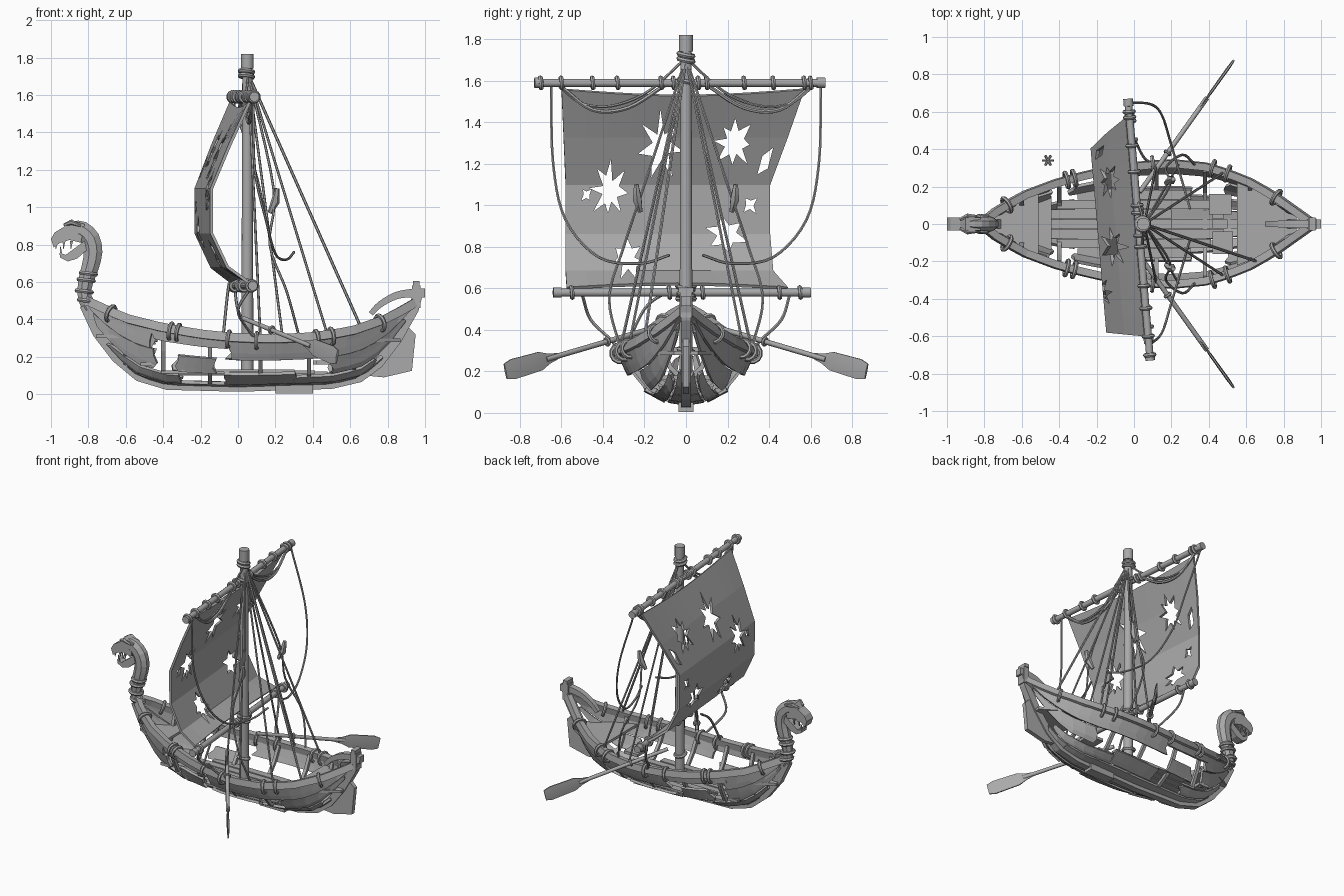
import bpy, bmesh, math, random
from mathutils import Vector as V

if "Cube" in bpy.data.objects:
    bpy.data.objects.remove(bpy.data.objects["Cube"])

random.seed(4)
mat = bpy.data.materials.new("weathered grey")
mat.diffuse_color = (0.4, 0.4, 0.4, 1)
mat.use_nodes = True
mat.node_tree.nodes["Principled BSDF"].inputs["Base Color"].default_value = mat.diffuse_color


def finish(name, bm, smooth=False):
    bmesh.ops.recalc_face_normals(bm, faces=bm.faces)
    me = bpy.data.meshes.new(name)
    bm.to_mesh(me)
    bm.free()
    me.materials.append(mat)
    ob = bpy.data.objects.new(name, me)
    bpy.context.collection.objects.link(ob)
    if smooth:
        bpy.ops.object.select_all(action='DESELECT')
        ob.select_set(True)
        bpy.context.view_layer.objects.active = ob
        bpy.ops.object.shade_smooth_by_angle(angle=math.radians(50))
    return ob


def look(table, x):
    """Linear lookup in a list of (x, value) pairs."""
    for (a, p), (b, q) in zip(table, table[1:]):
        if x <= b:
            return p + (q - p) * max(0, (x - a) / (b - a))
    return table[-1][1]


def curve(pts, n=5):
    """Smooth path through the given points."""
    p = [V(q) for q in pts]
    p = [2 * p[0] - p[1]] + p + [2 * p[-1] - p[-2]]
    out = []
    for i in range(1, len(p) - 2):
        for k in range(n):
            t = k / n
            a, b, c, d = p[i - 1:i + 3]
            out.append(0.5 * (2 * b + (c - a) * t + (2 * a - 5 * b + 4 * c - d) * t * t
                              + (3 * b - a - 3 * c + d) * t ** 3))
    return out + [p[-2]]


def tube(bm, pts, r, sides=6, ref=(0, 1, 0), sx=1, closed=False):
    """Sweep a polygon along a path; r is one radius or one per point."""
    pts = [V(p) for p in pts]
    n, side, rings = len(pts), V(ref), []
    for i, p in enumerate(pts):
        a, b = (pts[i - 1], pts[(i + 1) % n]) if closed else (pts[max(i - 1, 0)], pts[min(i + 1, n - 1)])
        t = (b - a).normalized()
        side = side - t * side.dot(t)
        side = side.normalized() if side.length > 1e-4 else t.orthogonal().normalized()
        up, rad = t.cross(side), r[i] if isinstance(r, (list, tuple)) else r
        ang = [(k + 0.5) * math.tau / sides for k in range(sides)]
        rings.append([bm.verts.new(p + rad * (side * math.cos(w) * sx + up * math.sin(w))) for w in ang])
    for i in range(n if closed else n - 1):
        a, b = rings[i], rings[(i + 1) % n]
        for k in range(sides):
            bm.faces.new((a[k], a[(k + 1) % sides], b[(k + 1) % sides], b[k]))
    if not closed:
        bm.faces.new(rings[0])
        bm.faces.new(rings[-1])


def ring(bm, c, d, r, thick=0.011):
    """Rope loop around direction d."""
    d = V(d).normalized()
    u = d.orthogonal().normalized()
    w = d.cross(u)
    tube(bm, [V(c) + r * (u * math.cos(k * math.tau / 12) + w * math.sin(k * math.tau / 12))
              for k in range(12)], thick, 6, d, closed=True)


def prism(bm, pts, axis, a, b):
    """Extrude a 2D outline along axis 0 (pts are y,z) or axis 1 (pts are x,z)."""
    f = (lambda p, h: (h, p[0], p[1])) if axis == 0 else (lambda p, h: (p[0], h, p[1]))
    lo = [bm.verts.new(f(p, a)) for p in pts]
    hi = [bm.verts.new(f(p, b)) for p in pts]
    n = len(pts)
    bm.faces.new(lo)
    bm.faces.new(hi[::-1])
    for k in range(n):
        bm.faces.new((lo[k], hi[k], hi[(k + 1) % n], lo[(k + 1) % n]))


def box(bm, x0, x1, y0, y1, z0, z1):
    prism(bm, [(x0, z0), (x1, z0), (x1, z1), (x0, z1)], 1, y0, y1)


# Hull shape: half width, rail height, keel height along x, and the section
WIDTH = [(-.82, 0), (-.75, .06), (-.6, .15), (-.4, .225), (-.2, .275), (0, .31), (.2, .325), (.4, .305), (.6, .235), (.75, .15), (.94, .015)]
RAIL = [(-.82, .5), (-.6, .40), (-.4, .35), (-.2, .315), (0, .295), (.2, .29), (.4, .30), (.6, .33), (.8, .40), (.94, .48)]
KEEL = [(-.82, .48), (-.75, .33), (-.65, .2), (-.53, .1), (-.38, .055), (0, .045), (.5, .06), (.65, .095), (.75, .17), (.85, .3), (.94, .46)]
SEC_Y = [(0, 0), (.25, .3), (.5, .62), (.75, .84), (1, 1)]
SEC_Z = [(0, 0), (.25, .05), (.5, .25), (.75, .6), (1, 1)]


def hull(x, t, s=1, grow=0.0):
    k = look(KEEL, x)
    return V((x, s * (look(WIDTH, x) * look(SEC_Y, t) + grow), k + (look(RAIL, x) - k) * look(SEC_Z, t)))


# Planks with broken ends
PLANKS = [(-.79, -.45, .74, 1), (-.46, -.04, .86, 1), (-.05, .93, .72, 1), (-.77, -.43, .47, .74),
          (-.34, -.12, .5, .72), (.5, .9, .45, .72), (-.68, -.3, .22, .42), (-.07, .31, .24, .5),
          (.29, .74, .22, .4), (-.6, .76, 0, .22)]
for s in (-1, 1):
    bm = bmesh.new()
    for x0, x1, t0, t1 in PLANKS:
        n = max(4, int((x1 - x0) / .07))
        rows = []
        for j in range(4):
            t = t0 + (t1 - t0) * j / 3
            a, b = x0 + random.uniform(-.02, .025), x1 + random.uniform(-.025, .012)
            rows.append([bm.verts.new(hull(a + (b - a) * i / n, t, s, .012 * (1 - j / 3) if t else 0))
                         for i in range(n + 1)])
        for r0, r1 in zip(rows, rows[1:]):
            for i in range(n):
                bm.faces.new((r0[i], r0[i + 1], r1[i + 1], r1[i]))
    ob = finish("hull_planks_" + ("near" if s < 0 else "far"), bm)
    mod = ob.modifiers.new("thickness", 'SOLIDIFY')
    mod.thickness, mod.offset = .018, 0

# Rails, ribs, keel and lashings
rails, ribs, lash = bmesh.new(), bmesh.new(), bmesh.new()
for s in (-1, 1):
    tube(rails, [hull(-.82 + 1.76 * i / 22, 1, s) + V((0, 0, .005)) for i in range(23)], .033, 4, (0, 1, 0), .85)
    for x in (-.6, -.4, -.15, .12, .38, .62):
        tube(ribs, [hull(x, t / 8, s, -.018) for t in range(9)], .016, 4, (1, 0, 0))
    for x in (-.68, -.36, -.32, -.05, .1, .42, .5, .76):
        ring(lash, hull(x, 1, s) - V((0, 0, .005)), hull(x + .03, 1, s) - hull(x - .03, 1, s), .042)
finish("rails", rails)
finish("ribs", ribs)
bm = bmesh.new()
tube(bm, [(x, 0, look(KEEL, x) - .005) for x, z in KEEL] + [(.965, 0, .55)], .038, 4, (0, 1, 0), .9)
box(bm, .2, .4, -.035, .035, .005, .05)
finish("keel_and_stems", bm)

# Floor boards, thwarts and end decks
bm = bmesh.new()
for i in range(-3, 4):
    y, L = i * .052, .5 - .022 * i * i
    spans = [(-L, .2), (.42, L)] if i in (0, 1) else [(-L, L)]
    for a, b in spans:
        box(bm, a, b, y - .025, y + .025, .1 + abs(i) * .006, .115 + abs(i) * .006)
finish("floor_boards", bm)
bm = bmesh.new()
box(bm, -.52, -.44, -.15, .15, .15, .17)
box(bm, .4, .52, .05, .16, .16, .18)
box(bm, .42, .53, -.16, -.04, .16, .18)
finish("thwarts", bm)
bm = bmesh.new()
for xs, z in (((-.76, -.68, -.6, -.51), .3), ((.55, .65, .75, .87), .28)):
    out = [(x, look(WIDTH, x) * .88) for x in xs]
    out += [(x, -y) for x, y in out[::-1]]
    lo = [bm.verts.new((x, y, z)) for x, y in out]
    f = bm.faces.new(lo)
    ext = bmesh.ops.extrude_face_region(bm, geom=[f])
    bmesh.ops.translate(bm, vec=(0, 0, .018), verts=[v for v in ext['geom'] if isinstance(v, bmesh.types.BMVert)])
finish("end_decks", bm)

# Rudder, stern curl and stern post
bm = bmesh.new()
prism(bm, [(.68, .1), (.78, .09), (.93, .125), (.95, .32), (.91, .36), (.84, .28), (.76, .16)], 1, -.015, .015)
finish("rudder", bm)
bm = bmesh.new()
tube(bm, curve([(.71, 0, .43), (.76, 0, .48), (.84, 0, .525), (.92, 0, .54), (1, 0, .54)], 3),
     [.02 + .0012 * i for i in range(13)], 4, (0, 1, 0))
box(bm, .93, .975, -.03, .03, .46, .58)
box(bm, .935, .97, -.035, .035, .58, .605)
finish("stern_curl", bm)

# Figurehead: neck, head, jaws, horns and teeth
bm = bmesh.new()
neck = [(-.79, .46), (-.82, .52), (-.815, .6), (-.79, .68), (-.775, .76), (-.79, .83), (-.835, .875), (-.88, .88)]
tube(bm, curve([(x, 0, z) for x, z in neck], 2),
     [.045, .042, .04, .04, .044, .047, .05, .052, .054, .055, .056, .055, .054, .052, .05], 8, (0, 1, 0), .75)
prism(bm, [(-.82, .91), (-.9, .932), (-.93, .895), (-.98, .865), (-1, .83), (-.985, .785), (-.95, .81), (-.9, .825), (-.84, .81)], 1, -.036, .036)
prism(bm, [(-.82, .82), (-.88, .775), (-.92, .745), (-.955, .755), (-.95, .73), (-.91, .71), (-.86, .725), (-.81, .77)], 1, -.03, .03)
for s in (-1, 1):
    tube(bm, [(-.93, s * .025, .905), (-.89, s * .042, .92), (-.84, s * .042, .9)], [.008, .015, .006], 6)
    for x in (-.97, -.93, -.89):
        tube(bm, [(x, s * .026, .82), (x - .004, s * .026, .775)], [.011, .002], 4)
    tube(bm, [(-.945, s * .022, .745), (-.95, s * .022, .79)], [.01, .002], 4)
finish("figurehead", bm)
for x, z in ((-.81, .5), (-.822, .55), (-.812, .61), (-.8, .645)):
    ring(lash, (x, 0, z), (.12, 0, 1), .042, .012)

# Mast and yards
bm = bmesh.new()
tube(bm, [(.05, 0, .12), (.05, 0, 1.74), (.05, 0, 1.741), (.05, 0, 1.82)], [.033, .027, .034, .034], 14)
finish("mast", bm, True)
yard_x = lambda y: .025 - .085 * y
bm = bmesh.new()
for y0, y1, z in ((-.73, .67, 1.59), (-.64, .6, .58)):
    e = [(yard_x(y), y, z) for y in (y0, y0 + .04, y0 + .041, y1 - .041, y1 - .04, y1)]
    tube(bm, e, [.026, .026, .02, .02, .026, .026], 10, (0, 0, 1))
finish("yards", bm, True)
for y in (-.7, -.6, -.45, -.33, -.12, -.06, .06, .1, .28, .42, .57, .6):
    ring(lash, (yard_x(y), y, 1.59), (-.085, 1, .1), .026)
for y in (-.55, -.08, .08, .45, .55):
    ring(lash, (yard_x(y), y, .58), (-.085, 1, .1), .026)
for z in (1.7, 1.725, 1.6, .57, .6, .3):
    ring(lash, (.045, 0, z), (.1, .2, 1), .036, .012)
finish("lashings", lash, True)

# Torn sail: bent sheet with ragged holes
ROWS = [(1.56, -.015, -.6, .57), (1.33, -.12, -.59, .49), (1.1, -.215, -.58, .405), (.86, -.215, -.58, .405),
        (.68, -.13, -.58, .42), (.6, -.02, -.575, .49)]
bm, N = bmesh.new(), 10
grid = []
for k, (z, d, a, b) in enumerate(ROWS):
    sag = {0: -.03, 5: .02}.get(k, 0)
    ys = [a + (b - a) * i / N for i in range(N + 1)]
    grid.append([bm.verts.new((yard_x(y) + d, y, z + sag * math.sin(math.pi * i / N))) for i, y in enumerate(ys)])
for r0, r1 in zip(grid, grid[1:]):
    for i in range(N):
        bm.faces.new((r0[i], r0[i + 1], r1[i + 1], r1[i]))
sail = finish("sail", bm)
mod = sail.modifiers.new("thickness", 'SOLIDIFY')
mod.thickness, mod.offset = .016, 0
HOLES = [(-.37, 1.07, .09, .14, 8), (-.12, 1.29, .11, .16, 7), (.23, 1.3, .1, .13, 8), (.38, 1.21, .05, .1, 2),
         (-.48, 1.05, .03, .04, 4), (.31, 1.0, .04, .05, 4), (-.28, .74, .09, .11, 7), (.19, .86, .11, .1, 6)]
bm = bmesh.new()
for y, z, ry, rz, n in HOLES:
    pts = []
    for k in range(2 * n):
        w, f = k * math.pi / n + .7, random.uniform(.75, 1.1) if k % 2 == 0 else random.uniform(.35, .55)
        pts.append((y + ry * f * math.cos(w), z + rz * f * math.sin(w)))
    prism(bm, pts, 0, -.6, .4)
cutter = finish("sail_hole_cutter", bm)
cutter.hide_render = True
cutter.hide_set(True)
mod = sail.modifiers.new("holes", 'BOOLEAN')
mod.object, mod.operation, mod.solver = cutter, 'DIFFERENCE', 'EXACT'

# Rigging: stays, swags and hanging ropes
bm = bmesh.new()
top = V((.055, 0, 1.71))
for s in (-1, 1):
    for x in (.12, .24, .48):
        tube(bm, [top, hull(x, 1, s)], .007, 6)
    yd = lambda y, z: (yard_x(y * s), y * s, z)
    tube(bm, curve([yd(.61, 1.57), yd(.5, 1.49), yd(.35, 1.48), yd(.18, 1.55), top]), .007)
    tube(bm, curve([yd(.6, 1.57), yd(.45, 1.46), yd(.28, 1.47), yd(.1, 1.58)]), .01)
    tube(bm, curve([yd(.65, 1.57), (.09, .64 * s, 1.2), (.15, .58 * s, .93), (.2, .42 * s, .75), (.26, .22 * s, .72), (.3, .08 * s, .76)]), .007)
    tube(bm, curve([top, (.19, .2 * s, 1.1), (.17, .3 * s, .8), (.26, .37 * s, .55), hull(.33, 1, s)]), .007)
    tube(bm, [(.17, .22 * s, .97), (.2, .235 * s, 1.03), (.21, .24 * s, 1.1)], [.012, .024, .012], 6)
    tube(bm, curve([yd(.5, .57), (0, .46 * s, .45), (.05, .36 * s, .35), hull(.1, 1, s)]), .008)
tube(bm, [top, hull(.66, 1, -1)], .008)
tube(bm, curve([(-.05, -.1, .58), (-.06, -.2, .5), hull(-.08, 1, -1)]), .008)
for w in range(3):
    d = V((math.cos(w * 1.05), math.sin(w * 1.05), .3)) * .03
    tube(bm, [V((-.46, .34, .28)) - d, V((-.46, .34, .28)) + d], .007)
finish("rigging", bm, True)

# Oars
for s in (-1, 1):
    bm = bmesh.new()
    a, b = V((.03, .17 * s, .405)), V((.53, .87 * s, .2))
    tube(bm, [a, a.lerp(b, .72)], .013, 8)
    up = V((0, 0, 1)) - (b - a) * ((b - a).z / (b - a).length_squared)
    tube(bm, [a.lerp(b, t) for t in (.64, .7, .76, .95, 1)], [.018, .03, .055, .06, .045], 6, up, .95)
    n = (b - a).cross(up).normalized()
    for v in bm.verts:  # flatten the blade
        if (v.co - a).dot((b - a).normalized()) > .6 * (b - a).length and (v.co - a).cross(b - a).length > .0145 * (b - a).length:
            v.co -= n * (v.co - a).dot(n) * .85
    ring(bm, a.lerp(b, .3), b - a, .017, .008)
    finish("oar_" + ("near" if s < 0 else "far"), bm, True)
